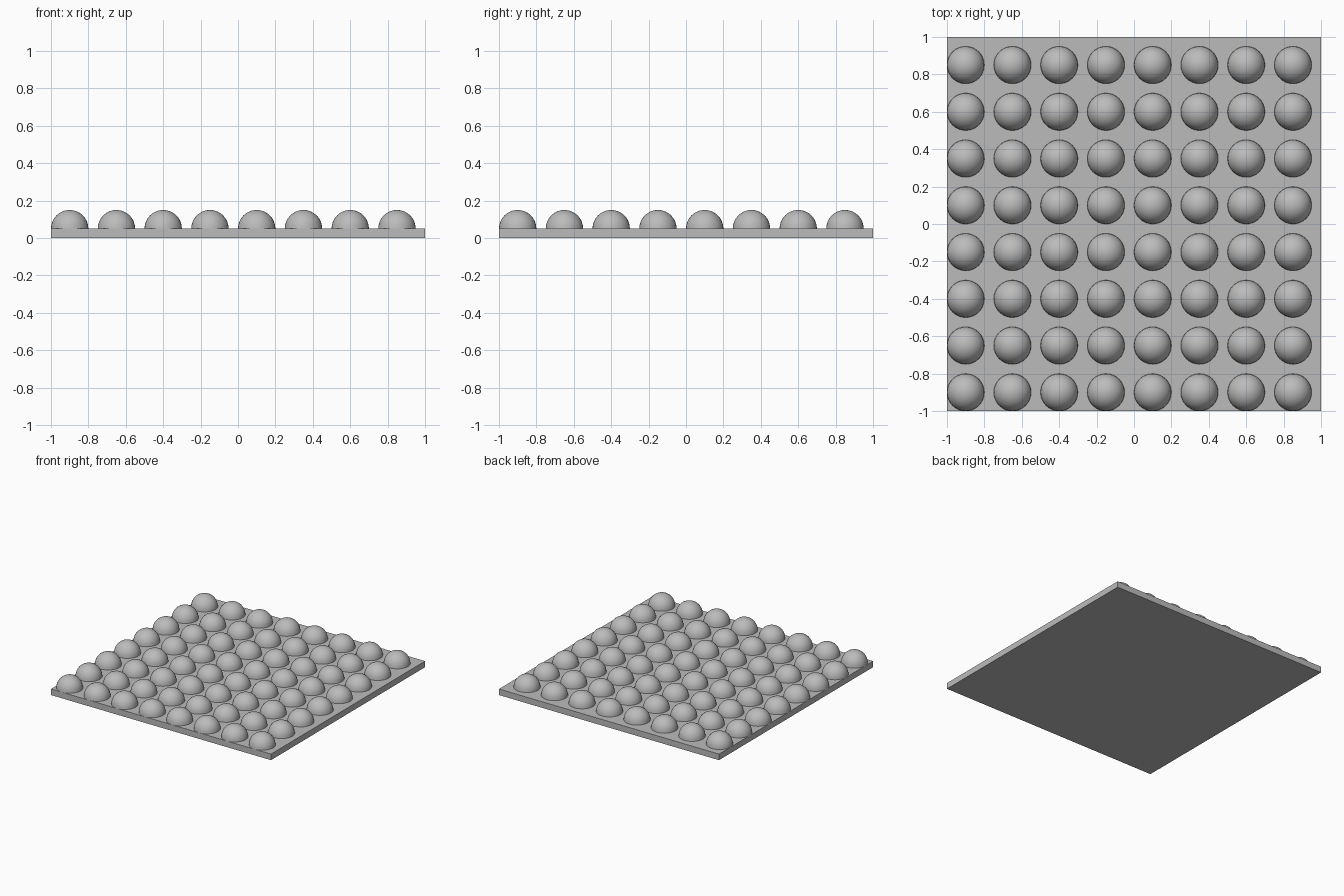
import bpy
import bmesh

cube = bpy.data.objects.get("Cube")
if cube:
    bpy.data.objects.remove(cube, do_unlink=True)

SIZE = 2.0
THICKNESS = 0.05
RADIUS = 0.1
SPACING = 0.25
COUNT = 8
FIRST = -0.9

# Single grey material
grey = bpy.data.materials.new("plain_grey")
grey.use_nodes = True
colour = (0.5, 0.5, 0.5, 1.0)
grey.diffuse_color = colour
grey.node_tree.nodes["Principled BSDF"].inputs["Base Color"].default_value = colour


def finish_mesh(bm, name, smooth=False):
    mesh = bpy.data.meshes.new(name)
    for face in bm.faces:
        face.smooth = smooth
    bm.to_mesh(mesh)
    bm.free()
    mesh.materials.append(grey)
    return mesh


def place(mesh, name, location):
    obj = bpy.data.objects.new(name, mesh)
    obj.location = location
    bpy.context.collection.objects.link(obj)
    return obj


# Flat square base plate
bm = bmesh.new()
bmesh.ops.create_cube(bm, size=1.0)
bmesh.ops.scale(bm, vec=(SIZE, SIZE, THICKNESS), verts=bm.verts)
place(finish_mesh(bm, "base_plate"), "base_plate", (0, 0, THICKNESS / 2))

# Dome: upper half of a sphere
bm = bmesh.new()
bmesh.ops.create_uvsphere(bm, u_segments=32, v_segments=16, radius=RADIUS)
bmesh.ops.bisect_plane(bm, geom=bm.verts[:] + bm.edges[:] + bm.faces[:],
                       plane_co=(0, 0, 0), plane_no=(0, 0, 1),
                       dist=0.0001, clear_inner=True)
dome = finish_mesh(bm, "dome", smooth=True)

# Grid of domes sharing one mesh
for row in range(COUNT):
    for column in range(COUNT):
        place(dome, f"dome_row_{row + 1}_column_{column + 1}",
              (FIRST + column * SPACING, FIRST + row * SPACING, THICKNESS))
